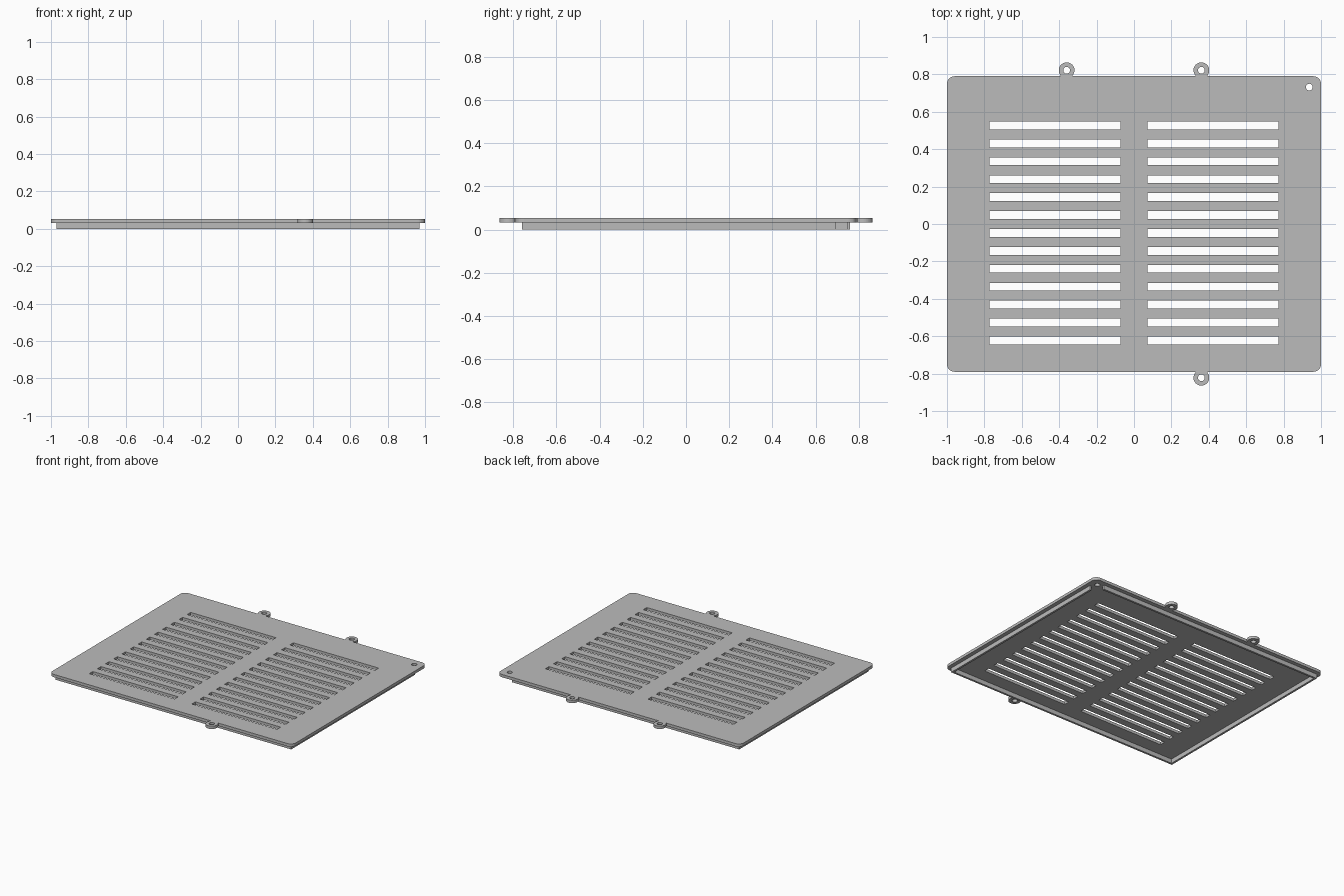
import bpy, bmesh
from math import cos, sin, radians

cube = bpy.data.objects.get("Cube")
if cube:
    bpy.data.objects.remove(cube, do_unlink=True)

HX, HY = 1.0, 0.79            # half size of the cover
Z_PLATE, Z_TOP = 0.032, 0.053
TAB_Y, TAB_R, HOLE_R = 0.822, 0.042, 0.018

grey = bpy.data.materials.new("light grey")
grey.use_nodes = True
colour = (0.5, 0.5, 0.5, 1)
grey.diffuse_color = colour
grey.node_tree.nodes["Principled BSDF"].inputs["Base Color"].default_value = colour


def arc(cx, cy, r, start, end, steps):
    angles = [radians(start + (end - start) * i / steps) for i in range(steps + 1)]
    return [(cx + r * cos(a), cy + r * sin(a)) for a in angles]


def circle(cx, cy, r):
    return arc(cx, cy, r, 0, 360, 32)[:-1]


def rectangle(x0, x1, y0, y1):
    return [(x0, y0), (x1, y0), (x1, y1), (x0, y1)]


def extruded(name, loops, z0, z1):
    """Solid from flat closed loops; inner loops become holes."""
    curve = bpy.data.curves.new(name + " profile", "CURVE")
    curve.dimensions = "2D"
    curve.fill_mode = "BOTH"
    curve.extrude = (z1 - z0) / 2
    for loop in loops:
        spline = curve.splines.new("POLY")
        spline.points.add(len(loop) - 1)
        for point, (x, y) in zip(spline.points, loop):
            point.co = (x, y, 0, 1)
        spline.use_cyclic_u = True
    helper = bpy.data.objects.new(name + " helper", curve)
    bpy.context.collection.objects.link(helper)
    graph = bpy.context.evaluated_depsgraph_get()
    mesh = bpy.data.meshes.new_from_object(helper.evaluated_get(graph))
    bpy.data.objects.remove(helper, do_unlink=True)
    bpy.data.curves.remove(curve)

    bm = bmesh.new()
    bm.from_mesh(mesh)
    bmesh.ops.remove_doubles(bm, verts=bm.verts, dist=0.0001)
    bmesh.ops.translate(bm, verts=bm.verts, vec=(0, 0, (z0 + z1) / 2))
    bmesh.ops.recalc_face_normals(bm, faces=bm.faces)
    for face in bm.faces:
        face.smooth = False
    bm.to_mesh(mesh)
    bm.free()
    mesh.name = name
    mesh.materials.clear()
    mesh.materials.append(grey)
    obj = bpy.data.objects.new(name, mesh)
    bpy.context.collection.objects.link(obj)
    return obj


def tab(x, side):
    """Screw tab outline, walked anticlockwise along the cover edge."""
    turn = 0 if side > 0 else 180
    head = arc(x, side * TAB_Y, TAB_R, turn - 40, turn + 220, 28)
    return [(head[0][0], side * HY)] + head + [(head[-1][0], side * HY)]


# Cover outline with rounded corners and three screw tabs
R = 0.04
outline = (arc(HX - R, HY - R, R, 0, 90, 8)
           + tab(0.36, 1) + tab(-0.36, 1)
           + arc(R - HX, HY - R, R, 90, 180, 8)
           + arc(R - HX, R - HY, R, 180, 270, 8)
           + tab(0.36, -1)
           + arc(HX - R, R - HY, R, 270, 360, 8))

# Screw holes and the corner hole
loops = [outline, circle(0.937, 0.732, HOLE_R)]
for x, side in ((0.36, 1), (-0.36, 1), (0.36, -1)):
    loops.append(circle(x, side * TAB_Y, HOLE_R))

# Two columns of vent slots
for row in range(13):
    y = 0.527 - row * 0.0958
    for x0, x1 in ((-0.773, -0.071), (0.071, 0.773)):
        loops.append(rectangle(x0, x1, y - 0.021, y + 0.021))

extruded("vent_cover", loops, Z_PLATE, Z_TOP)

# Thin locating rim underneath, open at the corner with the hole
OX, OY, T = 0.97, 0.76, 0.015
GX, GY = 0.90, 0.693
rim = [(OX, GY), (OX, -OY), (-OX, -OY), (-OX, OY), (GX, OY),
       (GX, OY - T), (T - OX, OY - T), (T - OX, T - OY), (OX - T, T - OY), (OX - T, GY)]
extruded("locating_rim", [rim], 0, Z_PLATE)
